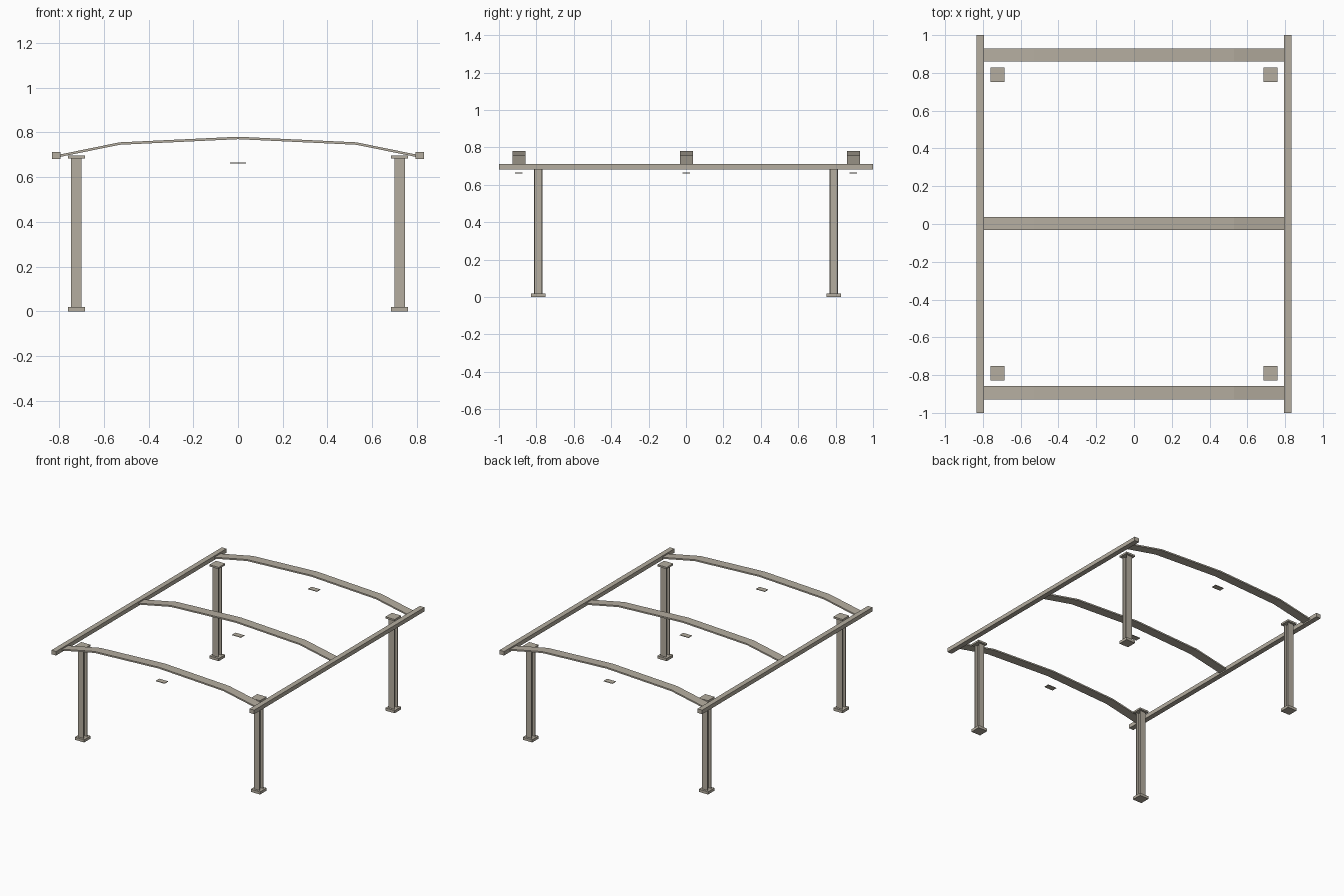
import bpy, bmesh

if "Cube" in bpy.data.objects:
    bpy.data.objects.remove(bpy.data.objects["Cube"])

mat = bpy.data.materials.new("warm grey steel")
mat.diffuse_color = (0.46, 0.42, 0.35, 1)
mat.use_nodes = True
mat.node_tree.nodes["Principled BSDF"].inputs["Base Color"].default_value = mat.diffuse_color


def finish(name, bm):
    bmesh.ops.recalc_face_normals(bm, faces=bm.faces)
    me = bpy.data.meshes.new(name)
    bm.to_mesh(me)
    bm.free()
    me.materials.append(mat)
    ob = bpy.data.objects.new(name, me)
    bpy.context.collection.objects.link(ob)
    return ob


def extrude(name, points, direction):
    """Extrude a closed 3D outline along a direction."""
    bm = bmesh.new()
    face = bm.faces.new([bm.verts.new(p) for p in points])
    geo = bmesh.ops.extrude_face_region(bm, geom=[face])["geom"]
    verts = [g for g in geo if isinstance(g, bmesh.types.BMVert)]
    bmesh.ops.translate(bm, verts=verts, vec=direction)
    return finish(name, bm)


def box(name, x0, x1, y0, y1, z0, z1):
    return extrude(name, [(x0, y0, z0), (x1, y0, z0), (x1, y1, z0), (x0, y1, z0)],
                   (0, 0, z1 - z0))


# H-section posts with base and cap plates
PX, PY, P = 0.723, 0.79, 0.038
B, H, WEB, FL = 0.0235, 0.022, 0.003, 0.004
half = [(B, -H), (B, -H + FL), (WEB, -H + FL), (WEB, H - FL), (B, H - FL), (B, H)]
section = half + [(-x, y) for x, y in reversed(half)]
for sx, side in ((-1, "left"), (1, "right")):
    for sy, end in ((-1, "front"), (1, "back")):
        cx, cy = sx * PX, sy * PY
        tag = f"{end}_{side}"
        extrude(f"{tag}_post", [(cx + x, cy + y, 0.02) for x, y in section], (0, 0, 0.664))
        box(f"{tag}_base_plate", cx - P, cx + P, cy - P, cy + P, 0, 0.02)
        box(f"{tag}_cap_plate", cx - P, cx + P, cy - P, cy + P, 0.684, 0.697)

    # Long side beams
    box(f"{side}_side_beam", sx * 0.814 - 0.019, sx * 0.814 + 0.019, -1, 1, 0.682, 0.712)

# Arched rafters, each with a thin plate hanging below the middle
top = [(-0.8, 0.701), (-0.53, 0.756), (0, 0.781), (0.53, 0.756), (0.8, 0.701)]
outline = top + [(x, z - 0.011) for x, z in reversed(top)]
for name, y in (("front", -0.893), ("middle", 0.002), ("back", 0.895)):
    extrude(f"{name}_rafter", [(x, y - 0.035, z) for x, z in outline], (0, 0.07, 0))
    box(f"{name}_small_plate", -0.036, 0.036, y - 0.02, y + 0.02, 0.661, 0.665)
